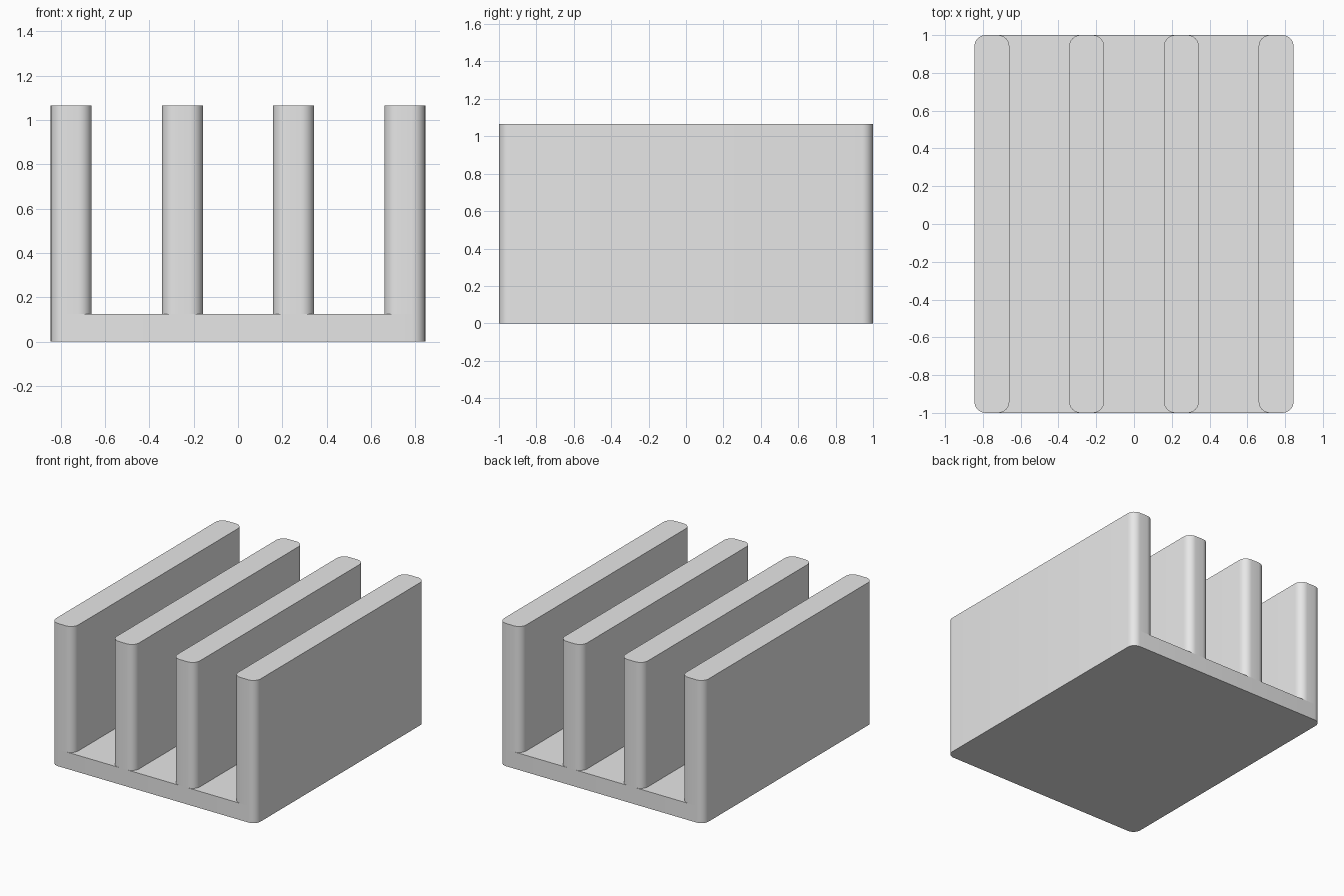
import bpy, bmesh, math

cube = bpy.data.objects.get("Cube")
if cube:
    bpy.data.objects.remove(cube, do_unlink=True)

WIDTH, LENGTH, HEIGHT = 1.69, 2.0, 1.065
BASE_HEIGHT = 0.125
FIN_WIDTH = 0.185
CORNER = 0.06
FIN_COUNT = 4

grey = bpy.data.materials.new("light grey")
grey.use_nodes = True
colour = (0.8, 0.8, 0.8, 1)
grey.diffuse_color = colour
grey.node_tree.nodes["Principled BSDF"].inputs["Base Color"].default_value = colour


def rounded_slab(name, x, width, bottom, top, steps=8):
    """Upright slab with rounded vertical corners."""
    bm = bmesh.new()
    ring = []
    for quarter, (sx, sy) in enumerate([(1, 1), (-1, 1), (-1, -1), (1, -1)]):
        cx = x + sx * (width / 2 - CORNER)
        cy = sy * (LENGTH / 2 - CORNER)
        for i in range(steps + 1):
            a = math.pi / 2 * (quarter + i / steps)
            ring.append(bm.verts.new((cx + CORNER * math.cos(a),
                                      cy + CORNER * math.sin(a), bottom)))
    floor = bm.faces.new(ring)
    out = bmesh.ops.extrude_face_region(bm, geom=[floor], use_keep_orig=True)
    for v in out["geom"]:
        if isinstance(v, bmesh.types.BMVert):
            v.co.z = top
    bmesh.ops.recalc_face_normals(bm, faces=bm.faces)
    mesh = bpy.data.meshes.new(name)
    bm.to_mesh(mesh)
    bm.free()
    mesh.materials.append(grey)
    obj = bpy.data.objects.new(name, mesh)
    bpy.context.collection.objects.link(obj)
    bpy.ops.object.select_all(action="DESELECT")
    obj.select_set(True)
    bpy.context.view_layer.objects.active = obj
    bpy.ops.object.shade_smooth_by_angle(angle=math.radians(30))
    return obj


# Base plate
rounded_slab("base_plate", 0, WIDTH, 0, BASE_HEIGHT)

# Row of evenly spaced upright fins
span = WIDTH - FIN_WIDTH
for i in range(FIN_COUNT):
    x = -span / 2 + span * i / (FIN_COUNT - 1)
    rounded_slab(f"fin_{i + 1}", x, FIN_WIDTH, BASE_HEIGHT, HEIGHT)
